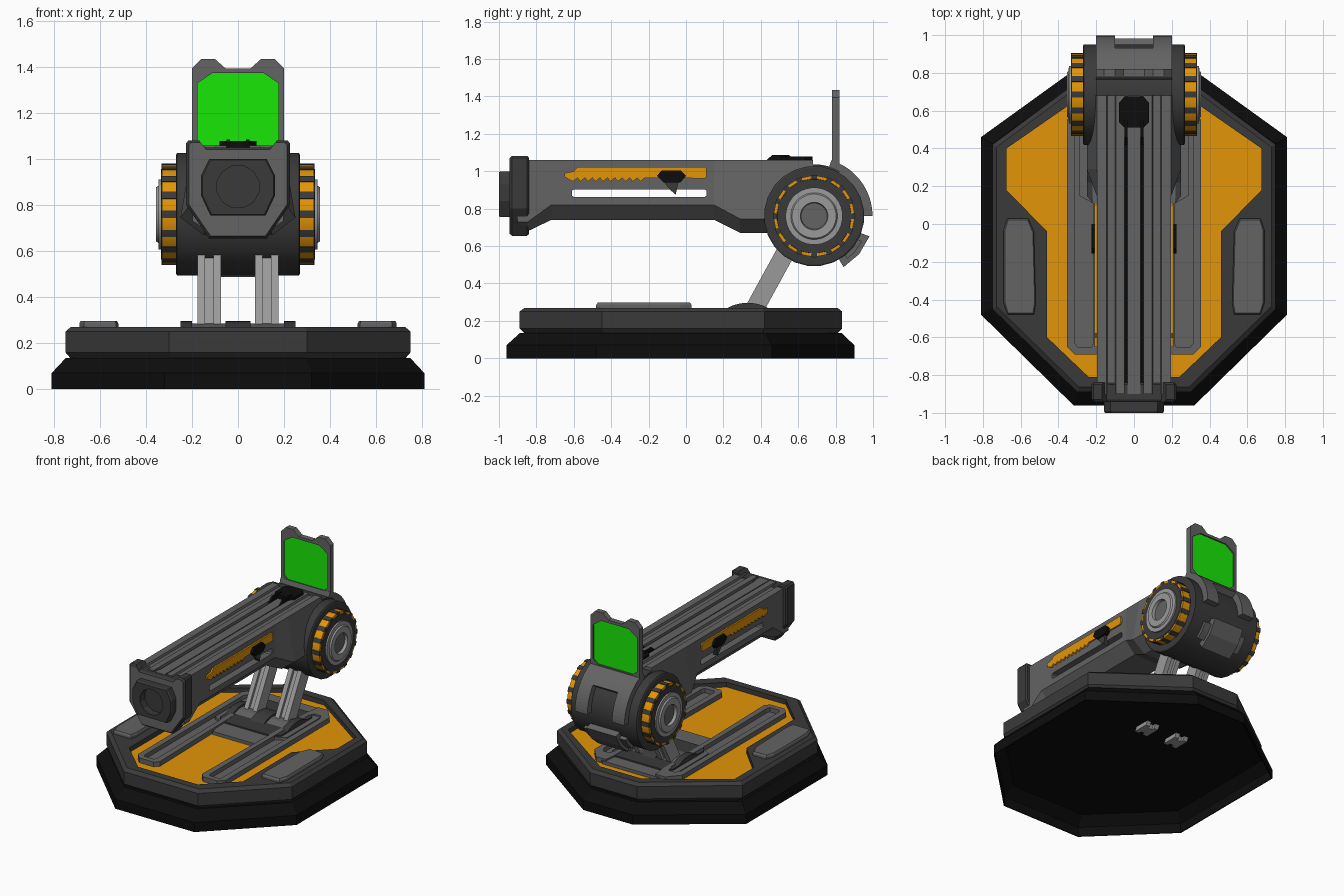
import bpy, bmesh, math

if "Cube" in bpy.data.objects:
    bpy.data.objects.remove(bpy.data.objects["Cube"])

def material(name, r, g, b):
    m = bpy.data.materials.new(name)
    m.diffuse_color = (r, g, b, 1)
    m.use_nodes = True
    m.node_tree.nodes["Principled BSDF"].inputs["Base Color"].default_value = m.diffuse_color
    return m

GREY = material("mid grey", .125, .125, .125)
DARK = material("dark grey", .042, .042, .042)
BLACK = material("black", .004, .004, .004)
LIGHT = material("light grey", .32, .32, .32)
ORANGE = material("orange", .77, .3, .002)
GREEN = material("green", .01, .8, .002)

def loft(name, rings, mat, start=None, end=None):
    """Skin a list of closed rings; start/end give the caps their own colour."""
    bm = bmesh.new()
    vs = [[bm.verts.new(p) for p in ring] for ring in rings]
    n = len(vs[0])
    for a, b in zip(vs, vs[1:]):
        for i in range(n):
            bm.faces.new((a[i], a[(i + 1) % n], b[(i + 1) % n], b[i]))
    mats = [mat]
    for ring, m in ((vs[0], start), (vs[-1], end)):
        f = bm.faces.new(ring)
        if m:
            if m not in mats:
                mats.append(m)
            f.material_index = mats.index(m)
    bmesh.ops.recalc_face_normals(bm, faces=bm.faces)
    me = bpy.data.meshes.new(name)
    bm.to_mesh(me)
    bm.free()
    for m in mats:
        me.materials.append(m)
    ob = bpy.data.objects.new(name, me)
    bpy.context.collection.objects.link(ob)
    return ob

def sym(half):
    return half + [(-x, y) for x, y in reversed(half)]

def flat(pts, z, s=1):          # outline in the ground plane
    return [(x * s, y * s, z) for x, y in pts]

def upright(pts, y, s=1, zc=0):  # outline facing the front
    return [(x * s, y, zc + (z - zc) * s) for x, z in pts]

def prism_x(name, pts, x0, x1, mat):
    return loft(name, [[(x, y, z) for y, z in pts] for x in (x0, x1)], mat)

HY, HZ = .685, .76  # hinge axis

def polar(r, a):
    return (HY + r * math.cos(a), HZ + r * math.sin(a))

def turned(name, prof, mat, n=32, end=None):
    """Turned part about the hinge axis, prof = (x, radius)."""
    rings = [[(x, *polar(r, 2 * math.pi * (i + .5) / n)) for i in range(n)] for x, r in prof]
    ob = loft(name, rings, mat, end=end)
    bpy.context.view_layer.objects.active = ob
    ob.select_set(True)
    bpy.ops.object.shade_smooth_by_angle(angle=math.radians(25))
    ob.select_set(False)
    return ob

def arc_block(name, x0, x1, a0, a1, r0, r1, mat, n=8):
    angs = [math.radians(a0 + (a1 - a0) * i / n) for i in range(n + 1)]
    pts = [polar(r1, a) for a in angs] + [polar(r0, a) for a in reversed(angs)]
    return prism_x(name, pts, x0, x1, mat)

def dome(name, x0, x1, top, mat):
    """Low rounded lug on the base, across x."""
    angs = [math.radians(40 + 10 * i) for i in range(11)]
    prism_x(name, [(.33 + .23 * math.cos(a), top - .23 + .23 * math.sin(a)) for a in angs], x0, x1, mat)

# ---- base: black foot, hollow underneath, and dark slab with an orange recessed floor
foot = sym([(.2, .9), (.81, .46), (.81, -.48), (.32, -.96)])
loft("base_foot", [flat(foot, .135, .925), flat(foot, .07), flat(foot, 0), flat(foot, 0, .992),
                   flat(foot, .068, .992), flat(foot, .128, .922)], BLACK)
slab = sym([(.19, .835), (.75, .42), (.75, .18), (.75, -.04), (.75, -.45), (.3, -.89)])
recess = sym([(.17, .75), (.675, .4), (.675, .18), (.46, -.04), (.46, -.6), (.24, -.81)])
loft("base_slab", [flat(slab, .134, .97), flat(slab, .16), flat(slab, .25), flat(slab, .27, .97),
                   flat(recess, .27), flat(recess, .235)], DARK, end=ORANGE)

# rear deck between the rails, with the hub plate on top
deck = sym([(.22, .65), (.29, .6), (.29, .15), (.2, .1), (.17, -.05)])
loft("rear_deck", [flat(deck, .23), flat(deck, .258)], GREY)
plate = sym([(.2, .55), (.25, .5), (.25, .15), (.21, .1)])
loft("hub_plate", [flat(plate, .24), flat(plate, .268)], DARK)

for s in (1, -1):
    side = "right" if s > 0 else "left"
    # raised side pads
    pad = [(.53, -.48), (.67, -.48), (.69, -.42), (.69, -.03), (.67, .03), (.56, .03), (.53, -.04), (.52, -.42)]
    loft(side + "_pad", [[(s * x, y, .26) for x, y in pad], [(s * x, y, .285) for x, y in pad],
                         [(s * (.605 + (x - .605) * .93), -.225 + (y + .225) * .97, .297) for x, y in pad]], GREY)
    # rails with a sunken trough
    out = [(.17, -.66), (.2, -.69), (.315, -.69), (.355, -.65), (.355, .55), (.28, .64), (.2, .64), (.19, .55)]
    inn = [(.215, -.63), (.225, -.65), (.30, -.65), (.312, -.63), (.312, .5), (.29, .54), (.24, .54), (.22, .5)]
    loft(side + "_rail", [[(s * x, y, z) for x, y in p] for p, z in
                          ((out, .23), (out, .27), (inn, .27), (inn, .238))], GREY)
    # slanted strut, H-shaped section
    h = [(-.052, -.05), (-.018, -.05), (-.018, -.03), (.018, -.03), (.018, -.05), (.052, -.05),
         (.052, .05), (.018, .05), (.018, .03), (-.018, .03), (-.018, .05), (-.052, .05)]
    loft(side + "_strut", [[(s * .125 + x, yc + d * 1.13, z) for x, d in h]
                           for yc, z in ((.277, .1), (.6, .69))], LIGHT)
    dome(side + "_strut_foot", s * .055, s * .2, .285, GREY)

# dark lugs between and beside the struts
for i, (x0, x1) in enumerate(((-.25, -.2), (-.055, .055), (.2, .25))):
    dome(f"strut_lug_{i}", x0, x1, .297, DARK)

# ---- arm: section swept along y, with top grooves and a lower flare near the hinge
def section(y, wide, zc, low, zb):
    return upright(sym([(.035, 1.052), (.036, 1.03), (.05, 1.03), (.051, 1.06), (.095, 1.06), (.1, 1.045),
                        (.14, 1.045), (.145, 1.06), (.197, 1.06), (wide, zc), (low, zb)]), y)

arm = loft("arm", [section(-.9, .197, .73, .12, .68), section(-.845, .197, .73, .12, .68),
                   section(-.72, .197, .82, .12, .74), section(.15, .197, .82, .12, .74),
                   section(.29, .25, .745, .15, .67), section(.68, .25, .745, .15, .67)], GREY)
slot_pts = [(-.61, .87), (-.6, .862), (.1, .862), (.11, .87), (.11, .895), (.1, .903), (-.6, .903), (-.61, .895)]
cutter = prism_x("slot_cutter", slot_pts, -.4, .4, GREY)
cutter.hide_render = True
mod = arm.modifiers.new("slot", 'BOOLEAN')
mod.operation, mod.solver, mod.object = 'DIFFERENCE', 'EXACT', cutter
bpy.context.view_layer.objects.active = arm
bpy.ops.object.modifier_apply(modifier="slot")
bpy.data.objects.remove(cutter)
for x in (-.043, .043):
    loft("groove_line", [upright([(x - .007, 1.025), (x + .007, 1.025), (x + .007, 1.033), (x - .007, 1.033)], y)
                         for y in (-.84, .6)], BLACK)

# front collar with a notched top, lighter front face, and muzzle
collar = sym([(.1, 1.05), (.145, 1.05), (.17, 1.082), (.215, 1.082), (.225, 1.07), (.225, .8), (.125, .655)])
loft("front_collar", [upright(collar, -.84, .96, .87), upright(collar, -.85), upright(collar, -.93)], DARK)
loft("collar_face", [upright(collar, -.93), upright(collar, -.943, .95, .87)], DARK, end=GREY)
muzzle = sym([(.06, 1.0), (.125, 1.0), (.16, .93), (.16, .84), (.12, .755), (.06, .755)])
hole = [(.094 * math.sin(a), .88 + .094 * math.cos(a)) for a in
        (math.radians(15 + 30 * i) for i in range(12))]
loft("muzzle", [upright(muzzle, -.93), upright(muzzle, -.99), upright(muzzle, -1.0, .96, .88),
                upright(hole, -1.0), upright(hole, -.945)], DARK)

# top sight block in front of the screen
sight = sym([(.05, .675), (.08, .64), (.08, .54), (.05, .51)])
loft("sight_block", [flat(sight, 1.04), flat(sight, 1.078)], BLACK)
for s in (1, -1):
    prism_x("sight_guard", [(.42, 1.05), (.46, 1.086), (.55, 1.086), (.59, 1.06), (.59, 1.05)],
            s * .035, s * .05, BLACK)

# ---- hinge drum, rear sleeve and latch
turned("hinge_drum", [(-.27, .26), (-.265, .268), (.265, .268), (.27, .26)], DARK, 24)
arc_block("drum_bridge", -.2, .2, 60, 95, .25, .277, DARK)
arc_block("rear_sleeve", -.2, .2, 38, 73, .25, .312, GREY)
for s in (1, -1):
    arc_block("sleeve_leg", s * .1, s * .2, 0, 38, .25, .312, GREY)
arc_block("latch", -.12, .12, -60, -20, .25, .315, GREY, 2)
for s in (1, -1):
    arc_block("latch_flange", s * .12, s * .17, -52, -28, .25, .29, GREY, 2)

for s in (1, -1):
    side = "right" if s > 0 else "left"
    # ridged orange wheel and axle cap
    turned(side + "_wheel", [(s * .26, .216), (s * .33, .216)], ORANGE)
    turned(side + "_wheel_face", [(s * .32, .202), (s * .334, .198)], DARK)
    for i in range(16):
        a = i * 22.5
        arc_block(f"{side}_wheel_ridge_{i}", s * .265, s * .333, a - 4.3, a + 4.3, .18, .22, DARK, 2)
    turned(side + "_axle_cap", [(s * .32, .153), (s * .345, .153), (s * .346, .125), (s * .356, .118),
                                (s * .356, .074), (s * .335, .07)], LIGHT, end=GREY)
    # serrated orange plate
    teeth = []
    for i in range(10):
        y = -.22 - .04 * i
        teeth += [(y, .965), (y - .025, .945)]
    strip = [(-.65, .97), (-.65, .99), (-.6, 1.0), (-.58, 1.022), (.1, 1.022), (.11, 1.012), (.11, .972), (.1, .962)]
    prism_x(side + "_serrated_plate", strip + teeth, s * .19, s * .208, ORANGE)
    # slider knob and its tab
    knob = [(-.155, .975), (-.13, 1.005), (-.03, 1.005), (0, .975), (-.03, .94), (-.12, .94)]
    prism_x(side + "_slider_knob", knob, s * .19, s * .226, BLACK)
    prism_x(side + "_slider_tab", [(-.12, .945), (-.04, .945), (-.055, .875), (-.085, .9)], s * .18, s * .215, DARK)

# ---- screen: grey frame around a recessed green pane, seen from both sides
frame = sym([(.055, 1.395), (.10, 1.435), (.16, 1.435), (.2, 1.395), (.2, 1.05), (.2, .98)])
pane = sym([(.05, 1.375), (.08, 1.375), (.11, 1.375), (.176, 1.33), (.176, 1.08), (.14, 1.05)])
loft("screen", [upright(pane, .79), upright(pane, .78), upright(frame, .78), upright(frame, .82),
                upright(pane, .82), upright(pane, .81)], GREY, start=GREEN, end=GREEN)
